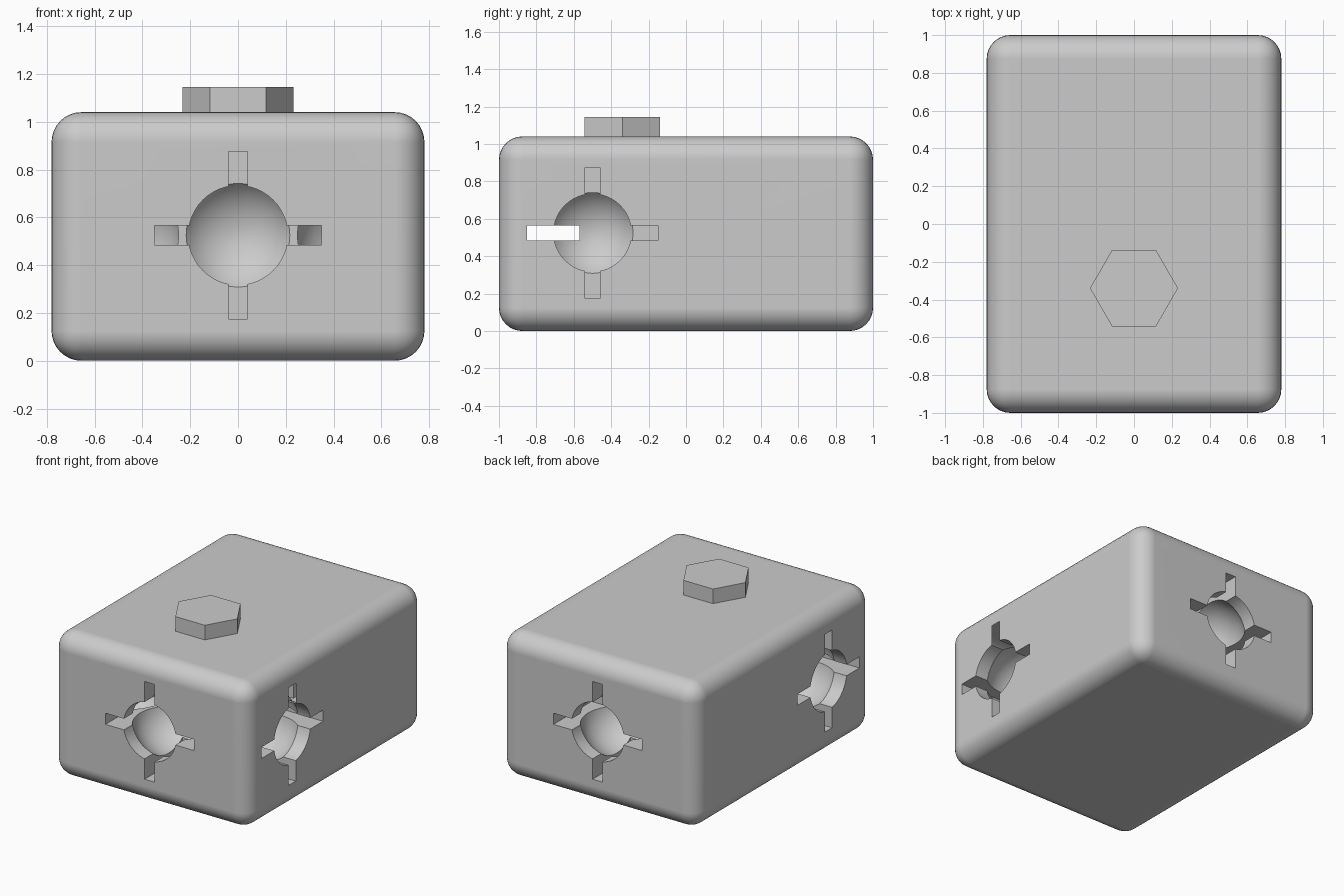
import bpy, math
from mathutils import Matrix, Vector

if "Cube" in bpy.data.objects:
    bpy.data.objects.remove(bpy.data.objects["Cube"])

grey = bpy.data.materials.new("plain grey")
grey.diffuse_color = (0.6, 0.6, 0.6, 1)
grey.use_nodes = True
grey.node_tree.nodes["Principled BSDF"].inputs["Base Color"].default_value = grey.diffuse_color

W, L, H = 1.56, 2.0, 1.04      # block size
MID = 0.525                    # height of the socket centres


def apply_modifiers(obj):
    bpy.context.view_layer.objects.active = obj
    for m in list(obj.modifiers):
        bpy.ops.object.modifier_apply(modifier=m.name)


# Block with rounded edges
bpy.ops.mesh.primitive_cube_add(size=1, location=(0, 0, H / 2))
block = bpy.context.object
block.name = "block"
block.scale = (W, L, H)
bpy.ops.object.transform_apply(location=True, scale=True)
block.data.materials.append(grey)
bev = block.modifiers.new("rounding", 'BEVEL')
bev.width, bev.segments = 0.125, 8
apply_modifiers(block)


def cut(matrix):
    """Subtract the active primitive from the block, placed by matrix."""
    tool = bpy.context.object
    tool.data.transform(matrix @ tool.matrix_basis)
    tool.matrix_basis = Matrix()
    tool.data.materials.append(grey)
    m = block.modifiers.new("cut", 'BOOLEAN')
    m.operation, m.solver, m.object = 'DIFFERENCE', 'EXACT', tool
    apply_modifiers(block)
    bpy.data.objects.remove(tool, do_unlink=True)


def socket(position, angle):
    """Ball socket with a round neck and a cross of slots, opening along -y."""
    place = Matrix.Translation(position) @ Matrix.Rotation(angle, 4, 'Z')
    # ball cavity, pole along the socket axis
    bpy.ops.mesh.primitive_uv_sphere_add(segments=48, ring_count=24, radius=0.27,
                                         location=(0, 0.27, 0),
                                         rotation=(math.pi / 2, 0, 0))
    bpy.context.view_layer.update()
    cut(place)
    # neck
    bpy.ops.mesh.primitive_cylinder_add(vertices=48, radius=0.208, depth=0.37,
                                        location=(0, 0.085, 0),
                                        rotation=(math.pi / 2, 0, 0))
    bpy.context.view_layer.update()
    cut(place)
    # horizontal and vertical slot
    for sx, sz in ((0.70, 0.08), (0.08, 0.70)):
        bpy.ops.mesh.primitive_cube_add(size=1, location=(0, 0.165, 0))
        bpy.context.object.scale = (sx, 0.531, sz)
        bpy.context.view_layer.update()
        cut(place)


socket(Vector((0, -L / 2, MID)), 0)                  # front
socket(Vector((0, L / 2, MID)), math.pi)             # back
socket(Vector((W / 2, -0.5, MID)), math.pi / 2)      # right
socket(Vector((-W / 2, -0.5, MID)), -math.pi / 2)    # left

bpy.ops.object.select_all(action='DESELECT')
block.select_set(True)
bpy.context.view_layer.objects.active = block
bpy.ops.object.shade_smooth_by_angle(angle=math.radians(30))
wn = block.modifiers.new("flat faces", 'WEIGHTED_NORMAL')
wn.keep_sharp = True

# Hexagonal button on the top
bpy.ops.mesh.primitive_cylinder_add(vertices=6, radius=0.233, depth=0.125,
                                    location=(0, -0.34, 1.0825),
                                    rotation=(0, 0, math.pi / 6))
bpy.context.object.name = "hex_button"
bpy.context.object.data.materials.append(grey)
